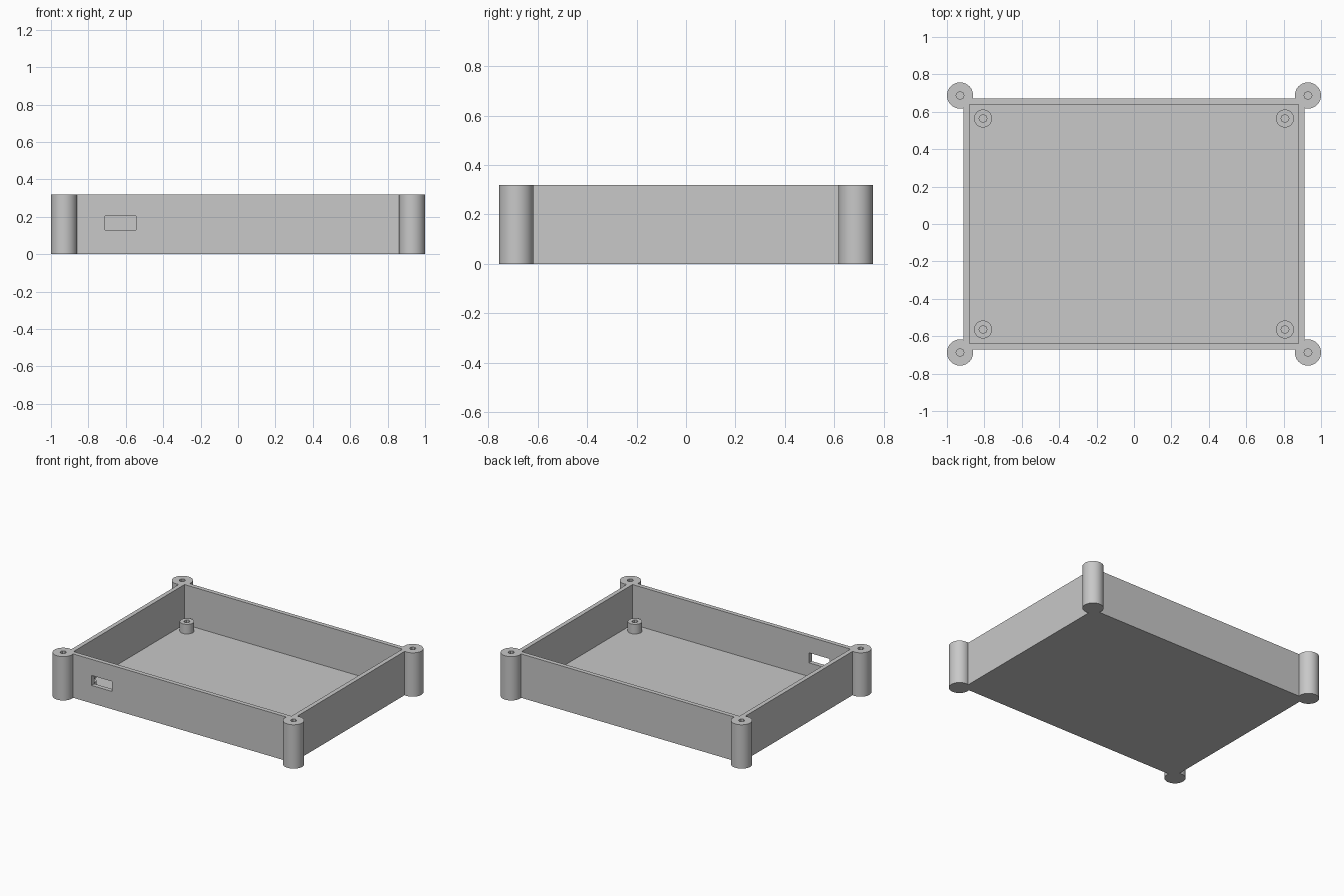
import bpy
import math

cube = bpy.data.objects.get("Cube")
if cube:
    bpy.data.objects.remove(cube, do_unlink=True)

HEIGHT, FLOOR = 0.32, 0.03
OUTER = (0.912, 0.672)
INNER = (0.88, 0.64)
POST = (0.93, 0.687)
STANDOFF = (0.807, 0.564)
STANDOFF_TOP = 0.1
HOLE = 0.021

grey = bpy.data.materials.new("light grey plastic")
grey.use_nodes = True
colour = (0.58, 0.58, 0.58, 1)
grey.diffuse_color = colour
grey.node_tree.nodes["Principled BSDF"].inputs["Base Color"].default_value = colour


def finish(obj, name):
    obj.name = name
    obj.data.name = name
    obj.data.materials.append(grey)
    return obj


def box(name, x0, x1, y0, y1, z0, z1):
    bpy.ops.mesh.primitive_cube_add(
        size=1, location=((x0 + x1) / 2, (y0 + y1) / 2, (z0 + z1) / 2))
    obj = bpy.context.object
    obj.scale = (x1 - x0, y1 - y0, z1 - z0)
    bpy.ops.object.transform_apply(location=True, rotation=False, scale=True)
    return finish(obj, name)


def cylinder(name, x, y, z0, z1, radius, sides):
    bpy.ops.mesh.primitive_cylinder_add(
        vertices=sides, radius=radius, depth=z1 - z0, location=(x, y, (z0 + z1) / 2))
    return finish(bpy.context.object, name)


def combine(target, tool, operation):
    """Apply a boolean and discard the tool object."""
    mod = target.modifiers.new("boolean", "BOOLEAN")
    mod.operation = operation
    mod.solver = "EXACT"
    mod.object = tool
    bpy.context.view_layer.objects.active = target
    bpy.ops.object.modifier_apply(modifier=mod.name)
    bpy.data.objects.remove(tool, do_unlink=True)


def smooth(obj):
    bpy.ops.object.select_all(action="DESELECT")
    obj.select_set(True)
    bpy.context.view_layer.objects.active = obj
    bpy.ops.object.shade_smooth_by_angle(angle=math.radians(30))


corners = [("front_right", -1, -1), ("front_left", 1, -1),
           ("back_right", -1, 1), ("back_left", 1, 1)]

# Open tray: block, merged corner posts, cavity
tray = box("tray", -OUTER[0], OUTER[0], -OUTER[1], OUTER[1], 0, HEIGHT)
for label, sx, sy in corners:
    post = cylinder("post", sx * POST[0], sy * POST[1], 0, HEIGHT, 0.07, 48)
    combine(tray, post, "UNION")
cavity = box("cavity", -INNER[0], INNER[0], -INNER[1], INNER[1], FLOOR, HEIGHT + 0.1)
combine(tray, cavity, "DIFFERENCE")

# Blind screw holes in the corner posts
for label, sx, sy in corners:
    hole = cylinder("hole", sx * POST[0], sy * POST[1], FLOOR, HEIGHT + 0.1, HOLE, 8)
    combine(tray, hole, "DIFFERENCE")

# Connector slot through the front wall
slot = box("slot", -0.711, -0.545, -0.8, -0.6, 0.13, 0.203)
combine(tray, slot, "DIFFERENCE")
smooth(tray)

# Drilled standoffs rising from the floor
for label, sx, sy in corners:
    x, y = sx * STANDOFF[0], sy * STANDOFF[1]
    standoff = cylinder(label + "_standoff", x, y, 0.01, STANDOFF_TOP, 0.048, 32)
    hole = cylinder("hole", x, y, FLOOR, STANDOFF_TOP + 0.1, HOLE, 8)
    combine(standoff, hole, "DIFFERENCE")
    smooth(standoff)
